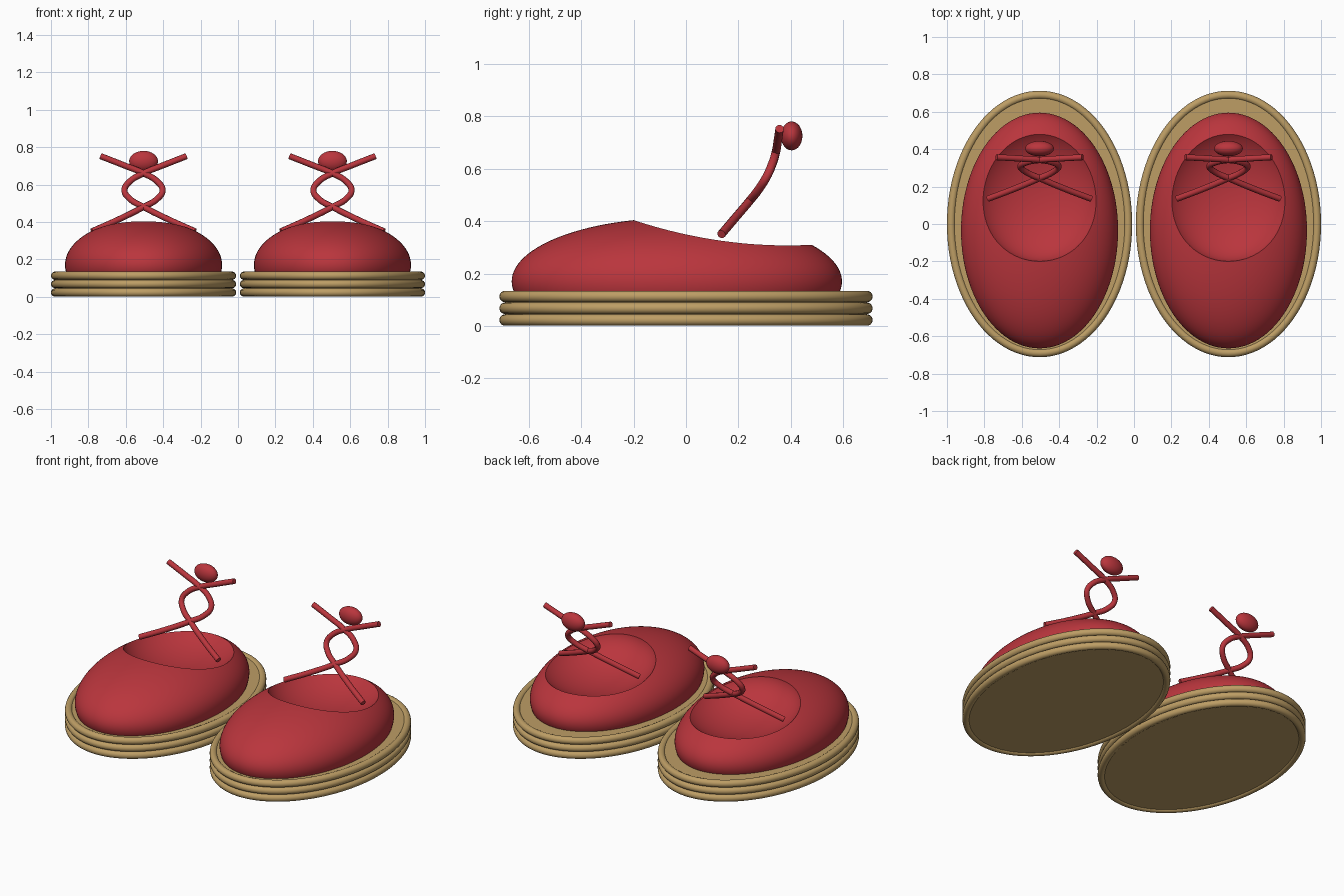
import bpy, bmesh, math
from mathutils import Matrix, Vector

if "Cube" in bpy.data.objects:
    bpy.data.objects.remove(bpy.data.objects["Cube"])


def material(name, rgb):
    m = bpy.data.materials.new(name)
    m.diffuse_color = (*rgb, 1)
    m.use_nodes = True
    m.node_tree.nodes["Principled BSDF"].inputs["Base Color"].default_value = m.diffuse_color
    return m


RED = material("red leather", (0.49, 0.036, 0.046))
TAN = material("tan rope", (0.51, 0.34, 0.13))
HALF_GAP = 0.505  # distance of each shoe from the middle
parts = []


def finish(obj, mat, angle=40):
    obj.data.materials.clear()
    obj.data.materials.append(mat)
    bpy.ops.object.select_all(action='DESELECT')
    obj.select_set(True)
    bpy.context.view_layer.objects.active = obj
    bpy.ops.object.shade_smooth_by_angle(angle=math.radians(angle))
    parts.append(obj)


def add_mesh(name, bm):
    me = bpy.data.meshes.new(name)
    bmesh.ops.recalc_face_normals(bm, faces=bm.faces)
    bm.to_mesh(me)
    bm.free()
    obj = bpy.data.objects.new(name, me)
    bpy.context.collection.objects.link(obj)
    return obj


def ellipsoid(centre, semi, u=64, v=40):
    bm = bmesh.new()
    mat = Matrix.Translation(centre) @ Matrix.Diagonal((*semi, 1))
    bmesh.ops.create_uvsphere(bm, u_segments=u, v_segments=v, radius=1, matrix=mat)
    return bm


def oval_ring(name, rx, ry, z, r, n=96, k=14):
    """Round rope following an oval."""
    bm = bmesh.new()
    loops = []
    for i in range(n):
        a = 2 * math.pi * i / n
        loop = []
        for j in range(k):
            b = 2 * math.pi * j / k
            o = r * math.cos(b)
            loop.append(bm.verts.new(((rx + o) * math.cos(a), (ry + o) * math.sin(a),
                                      z + r * math.sin(b))))
        loops.append(loop)
    for i in range(n):
        p, q = loops[i], loops[(i + 1) % n]
        for j in range(k):
            m = (j + 1) % k
            bm.faces.new((p[j], q[j], q[m], p[m]))
    return add_mesh(name, bm)


# Sole: flat oval core wrapped by three ropes
bm = bmesh.new()
bmesh.ops.create_cone(bm, cap_ends=True, segments=96, radius1=1, radius2=1, depth=1,
                      matrix=Matrix.Translation((0, 0, 0.0675)) @ Matrix.Diagonal((0.475, 0.69, 0.115, 1)))
finish(add_mesh("sole_core", bm), TAN)
for i in range(3):
    finish(oval_ring(f"sole_rope_{i + 1}", 0.473, 0.690, 0.0225 + 0.045 * i, 0.0222), TAN)

# Upper: rounded dome cut flat below, with the foot opening scooped out
bm = ellipsoid((0, -0.035, 0.17), (0.42, 0.63, 0.242), 96, 56)
cut = bmesh.ops.bisect_plane(bm, geom=bm.verts[:] + bm.edges[:] + bm.faces[:],
                             plane_co=(0, 0, 0.115), plane_no=(0, 0, -1), clear_outer=True)
bmesh.ops.contextual_create(bm, geom=[e for e in cut["geom_cut"] if isinstance(e, bmesh.types.BMEdge)])
upper = add_mesh("upper", bm)
scoop = add_mesh("scoop_cutter", ellipsoid((0, 0.17, 0.42), (0.345, 0.371, 0.2), 96, 56))
scoop.hide_render = True
mod = upper.modifiers.new("opening", 'BOOLEAN')
mod.operation = 'DIFFERENCE'
mod.solver = 'EXACT'
mod.object = scoop
bpy.context.view_layer.objects.active = upper
bpy.ops.object.modifier_apply(modifier="opening")
bpy.data.objects.remove(scoop)
finish(upper, RED, 30)

# Two straps that cross twice above the opening
PATH = [(-0.275, 0.135, 0.35), (-0.13, 0.19, 0.415), (0, 0.245, 0.48), (0.075, 0.28, 0.525),
        (0.102, 0.308, 0.57), (0.075, 0.328, 0.615), (0, 0.342, 0.66),
        (-0.11, 0.35, 0.705), (-0.23, 0.357, 0.752)]
for side, label in ((1, "left"), (-1, "right")):
    cu = bpy.data.curves.new("strap_path", 'CURVE')
    cu.dimensions = '3D'
    cu.bevel_depth = 0.0165
    cu.bevel_resolution = 3
    cu.use_fill_caps = True
    cu.resolution_u = 8
    sp = cu.splines.new('BEZIER')
    sp.bezier_points.add(len(PATH) - 1)
    for bp, (x, y, z) in zip(sp.bezier_points, PATH):
        bp.co = Vector((side * x, y, z))
        bp.handle_left_type = bp.handle_right_type = 'AUTO'
    tmp = bpy.data.objects.new("strap_path", cu)
    bpy.context.collection.objects.link(tmp)
    bpy.context.view_layer.update()
    me = bpy.data.meshes.new_from_object(tmp.evaluated_get(bpy.context.evaluated_depsgraph_get()))
    bpy.data.objects.remove(tmp)
    strap = bpy.data.objects.new(f"strap_{label}", me)
    bpy.context.collection.objects.link(strap)
    finish(strap, RED)

# Bead behind the upper strap crossing
finish(add_mesh("bead", ellipsoid((0, 0.403, 0.725), (0.077, 0.041, 0.055), 32, 20)), RED)

# Place the first shoe and repeat it on the other side
for obj in parts:
    twin = obj.copy()
    twin.name = "second_" + obj.name
    bpy.context.collection.objects.link(twin)
    obj.location.x = -HALF_GAP
    twin.location.x = HALF_GAP
